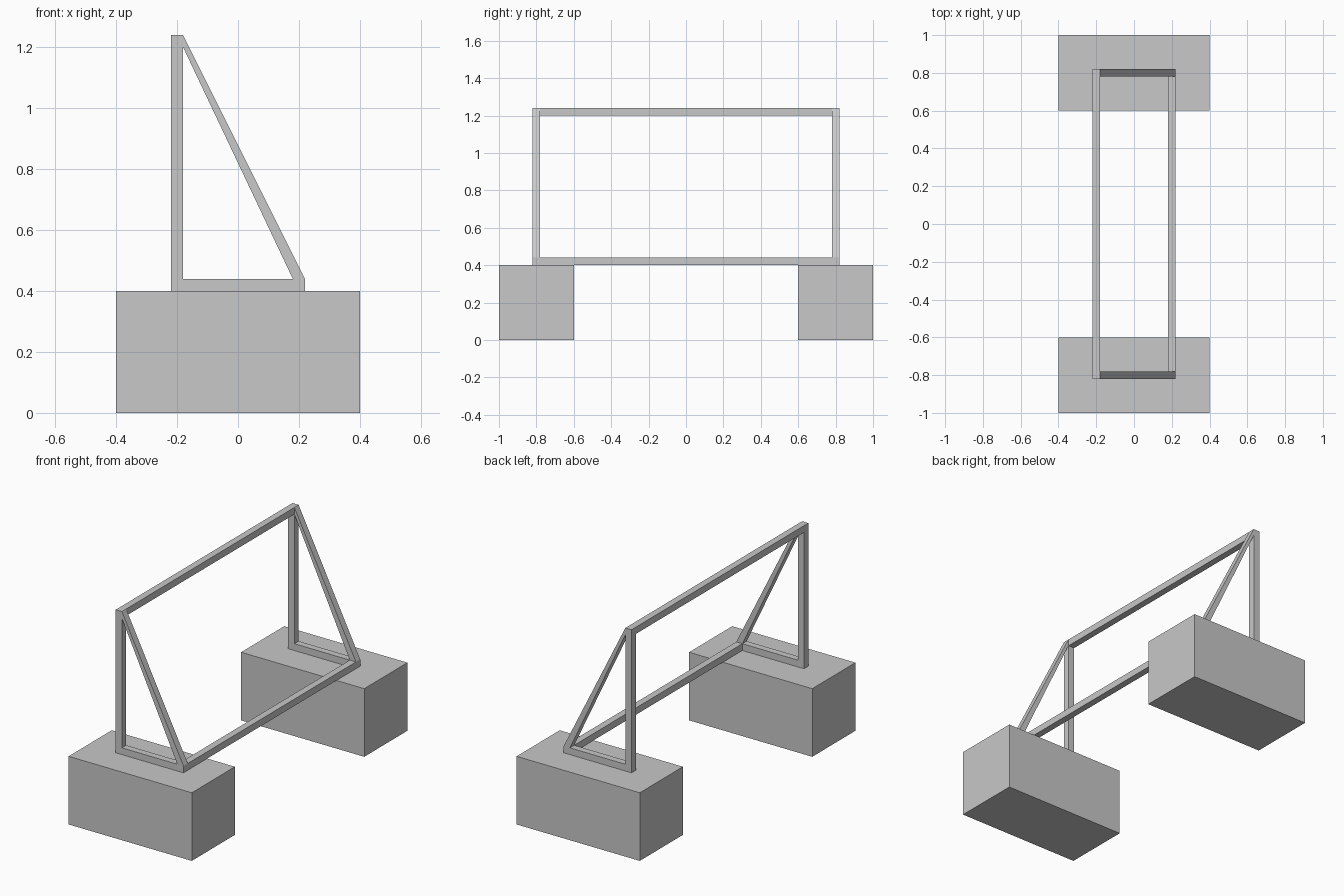
import bpy
import bmesh

cube = bpy.data.objects.get("Cube")
if cube:
    bpy.data.objects.remove(cube, do_unlink=True)

grey = bpy.data.materials.new("plain grey")
grey.use_nodes = True
color = (0.58, 0.58, 0.58, 1)
grey.diffuse_color = color
grey.node_tree.nodes["Principled BSDF"].inputs["Base Color"].default_value = color


def prism(name, outline, y0, y1):
    """Extrude an x-z outline from y0 to y1."""
    mesh = bpy.data.meshes.new(name)
    bm = bmesh.new()
    face = bm.faces.new([bm.verts.new((x, y0, z)) for x, z in outline])
    top = bmesh.ops.extrude_face_region(bm, geom=[face])
    verts = [g for g in top["geom"] if isinstance(g, bmesh.types.BMVert)]
    bmesh.ops.translate(bm, verts=verts, vec=(0, y1 - y0, 0))
    bmesh.ops.recalc_face_normals(bm, faces=bm.faces)
    bm.to_mesh(mesh)
    bm.free()
    mesh.materials.append(grey)
    obj = bpy.data.objects.new(name, mesh)
    bpy.context.collection.objects.link(obj)
    return obj


def rect(x0, x1, z0, z1):
    return [(x0, z0), (x1, z0), (x1, z1), (x0, z1)]


BASE = 0.40    # top of the blocks
TOP = 1.24     # top of the frame
BAR = 0.04     # bar thickness
OUT = 0.22     # outer half width of the frame
IN = OUT - BAR
END = 0.82     # outer half length of the frame

# Foundation blocks and triangular end frames
for side, s in (("front", -1), ("back", 1)):
    prism(side + "_block", rect(-0.4, 0.4, 0, BASE), s * 0.6, s * 1.0)
    span = (s * (END - BAR), s * END)
    prism(side + "_post", rect(-OUT, -IN, BASE + BAR, TOP), *span)
    prism(side + "_foot_bar", rect(-OUT, OUT, BASE, BASE + BAR), *span)
    prism(side + "_brace", [(-IN, TOP), (-IN, TOP - BAR),
                            (IN, BASE + BAR), (OUT, BASE + BAR)], *span)

# Long rails joining the end frames
inner = END - BAR
prism("top_rail", rect(-OUT, -IN, TOP - BAR, TOP), -inner, inner)
prism("bottom_rail", rect(IN, OUT, BASE, BASE + BAR), -inner, inner)
